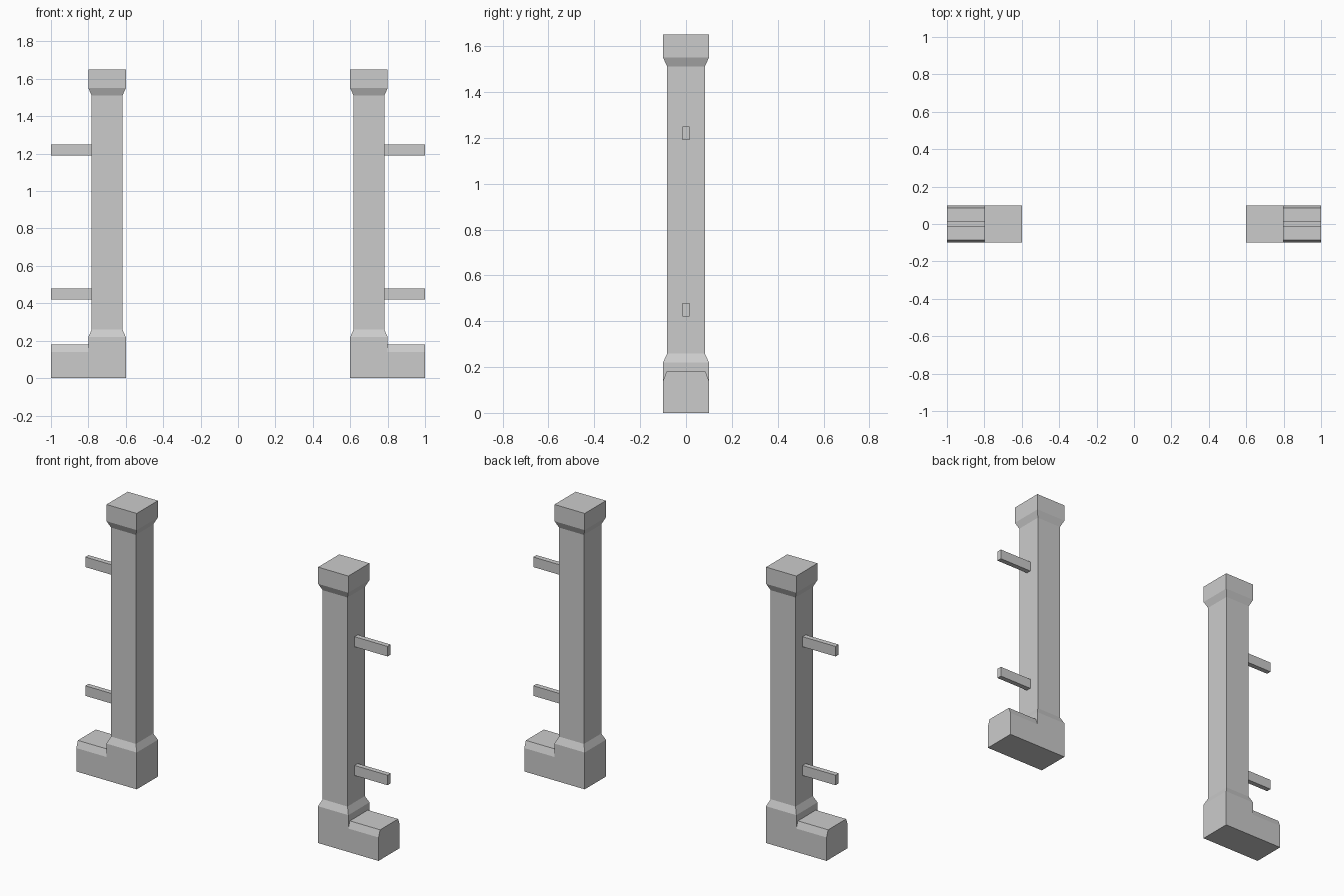
import bpy
import bmesh

default = bpy.data.objects.get("Cube")
if default:
    bpy.data.objects.remove(default, do_unlink=True)

# Single stone grey material
GREY = (0.6, 0.6, 0.6, 1.0)
stone = bpy.data.materials.new("stone_grey")
stone.use_nodes = True
stone.diffuse_color = GREY
stone.node_tree.nodes["Principled BSDF"].inputs["Base Color"].default_value = GREY


def loft(name, rings, cap_start=True):
    """Skin matching rings of points, cap the ends and make a flat shaded object."""
    bm = bmesh.new()
    loops = [[bm.verts.new(p) for p in ring] for ring in rings]
    for low, high in zip(loops, loops[1:]):
        for i in range(len(low)):
            j = (i + 1) % len(low)
            bm.faces.new((low[i], low[j], high[j], high[i]))
    if cap_start:
        bm.faces.new(loops[0][::-1])
    bm.faces.new(loops[-1])
    bmesh.ops.recalc_face_normals(bm, faces=bm.faces)
    mesh = bpy.data.meshes.new(name)
    bm.to_mesh(mesh)
    bm.free()
    mesh.materials.append(stone)
    obj = bpy.data.objects.new(name, mesh)
    bpy.context.collection.objects.link(obj)
    return obj


def square(x, half, z):
    return [(x + sx * half, sy * half, z)
            for sx, sy in ((-1, -1), (1, -1), (1, 1), (-1, 1))]


POST_X, WIDE, SHAFT = 0.7, 0.1, 0.082
# Half width and height up the post: base, bevel, shaft, flare, cap
POST = [(WIDE, 0), (WIDE, 0.22), (SHAFT, 0.26),
        (SHAFT, 1.51), (WIDE, 1.55), (WIDE, 1.65)]
# Cross-section of the low wall, with bevelled upper edges
WALL = [(-WIDE, 0), (WIDE, 0), (WIDE, 0.14),
        (0.085, 0.18), (-0.085, 0.18), (-WIDE, 0.14)]

for side, s in (("left", 1), ("right", -1)):
    loft(f"{side}_post", [square(s * POST_X, half, z) for half, z in POST])

    # Low wall stub running outward from the post base
    loft(f"{side}_low_wall",
         [[(s * x, y, z) for y, z in WALL] for x in (0.8, 1.0)], cap_start=False)

    # Two thin rails running outward from the shaft
    for level, z in (("lower", 0.42), ("upper", 1.19)):
        section = [(-0.015, z), (0.015, z), (0.015, z + 0.06), (-0.015, z + 0.06)]
        loft(f"{side}_{level}_rail",
             [[(s * x, y, h) for y, h in section] for x in (POST_X + SHAFT, 1.0)],
             cap_start=False)
